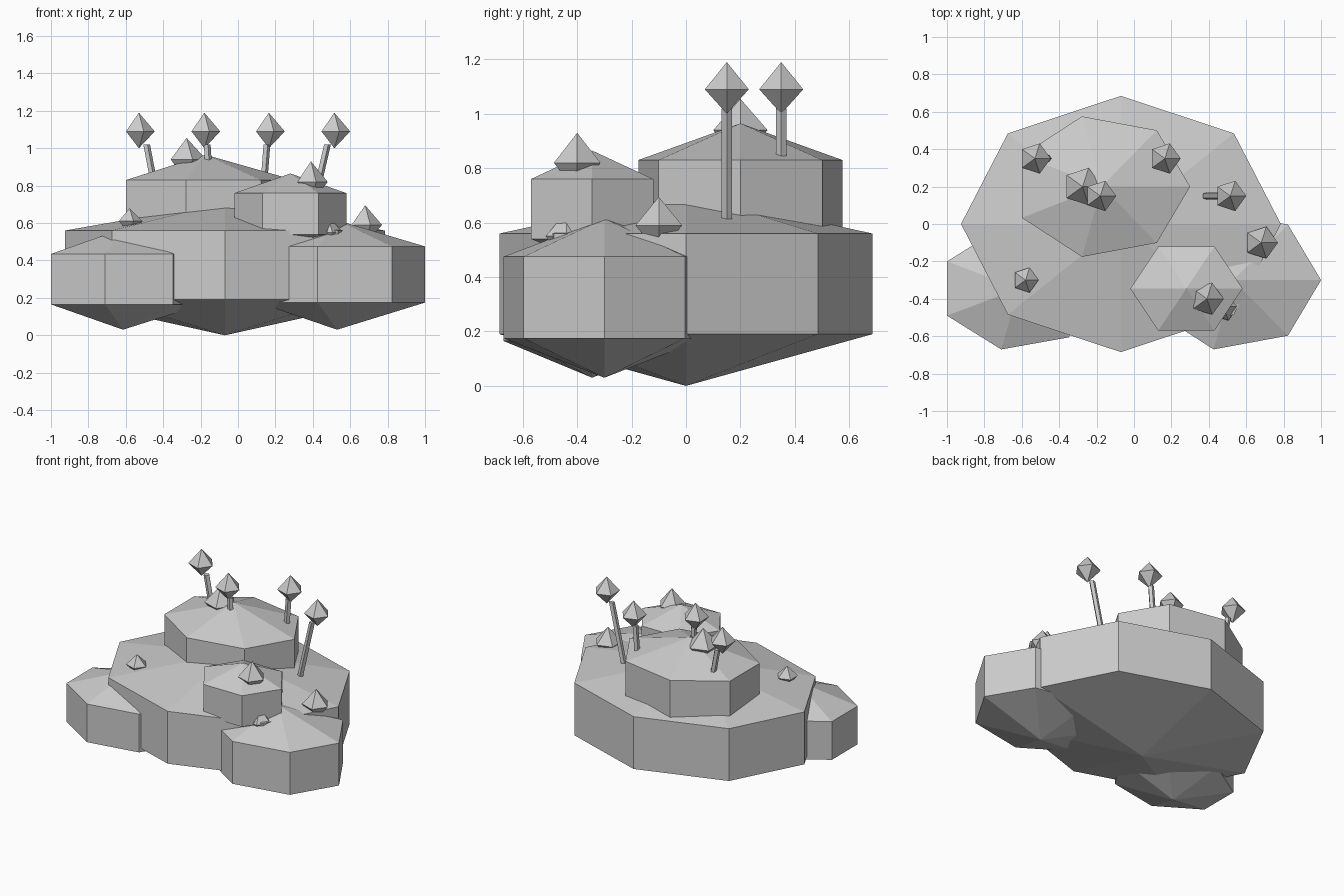
import bpy, bmesh
from math import cos, sin, tau
from mathutils import Vector

cube = bpy.data.objects.get("Cube")
if cube:
    bpy.data.objects.remove(cube, do_unlink=True)

stone = bpy.data.materials.new("stone_grey")
stone.use_nodes = True
grey = (0.6, 0.6, 0.6, 1)
stone.diffuse_color = grey
stone.node_tree.nodes["Principled BSDF"].inputs["Base Color"].default_value = grey


def finish(name, bm):
    bmesh.ops.recalc_face_normals(bm, faces=bm.faces)
    mesh = bpy.data.meshes.new(name)
    bm.to_mesh(mesh)
    bm.free()
    mesh.materials.append(stone)
    obj = bpy.data.objects.new(name, mesh)
    bpy.context.collection.objects.link(obj)


def faceted(name, sides, centre, radii, bottom, rings, top):
    """Stack of equal rings closed by a point below and a point above."""
    (cx, cy), (rx, ry) = centre, radii
    bm = bmesh.new()
    loops = [[bm.verts.new((cx + rx * cos(tau * i / sides),
                            cy + ry * sin(tau * i / sides), z))
              for i in range(sides)] for z in rings]
    low = bm.verts.new((cx, cy, bottom))
    high = bm.verts.new((cx, cy, top))
    for i in range(sides):
        j = (i + 1) % sides
        bm.faces.new((loops[0][j], loops[0][i], low))
        bm.faces.new((loops[-1][i], loops[-1][j], high))
        for a, b in zip(loops, loops[1:]):
            bm.faces.new((a[i], a[j], b[j], b[i]))
    finish(name, bm)


def stem(name, start, end, radius=0.02, sides=5):
    bm = bmesh.new()
    ends = [[bm.verts.new(Vector(p) + Vector((cos(tau * i / sides), sin(tau * i / sides), 0)) * radius)
             for i in range(sides)] for p in (start, end)]
    for i in range(sides):
        j = (i + 1) % sides
        bm.faces.new((ends[0][i], ends[0][j], ends[1][j], ends[1][i]))
    for loop in ends:
        bm.faces.new(loop)
    finish(name, bm)


# Large landmass, its two side lobes and two raised terraces
faceted("main_island", 8, (-0.07, 0), (0.855, 0.685), 0.0, (0.19, 0.56), 0.71)
faceted("right_lobe", 7, (-0.615, -0.345), (0.427, 0.334), 0.03, (0.165, 0.435), 0.57)
faceted("left_lobe", 7, (0.53, -0.30), (0.47, 0.38), 0.03, (0.175, 0.475), 0.615)
faceted("back_terrace", 7, (-0.173, 0.20), (0.473, 0.385), 0.45, (0.55, 0.83), 0.965)
faceted("front_terrace", 6, (0.28, -0.345), (0.30, 0.26), 0.45, (0.54, 0.76), 0.865)

# Scattered pointed rocks: x, y, widest height, radius, point height
rocks = [(-0.58, -0.30, 0.61, 0.07, 0.68), (0.68, -0.10, 0.59, 0.09, 0.695),
         (-0.275, 0.20, 0.94, 0.105, 1.055), (0.39, -0.40, 0.82, 0.09, 0.93),
         (0.48, -0.44, 0.55, 0.08, 0.64)]
for n, (x, y, z, r, top) in enumerate(rocks, 1):
    faceted(f"rock_{n}", 5, (x, y), (r, r), 2 * z - top, (z,), top)

# Leaning stems with crystal heads: head x, y, stem foot x
for n, (x, y, foot) in enumerate([(-0.53, 0.35, -0.41), (-0.18, 0.15, -0.14),
                                  (0.165, 0.35, 0.12), (0.515, 0.15, 0.38)], 1):
    stem(f"stem_{n}", (foot, y, 0.60), (x * 0.925, y, 1.02))
    faceted(f"crystal_{n}", 5, (x, y), (0.085, 0.085), 1.0, (1.09,), 1.19)
